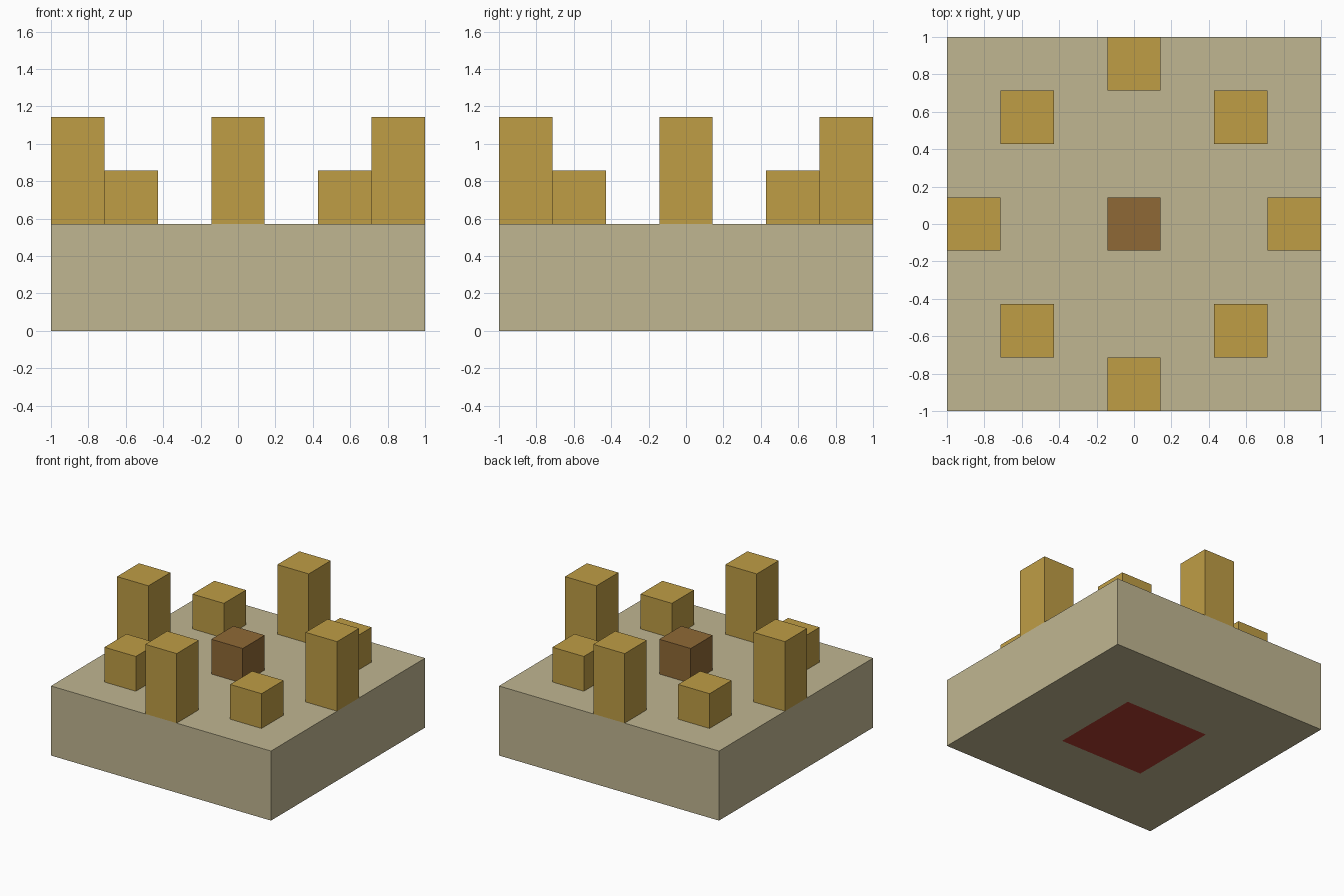
import bpy
import bmesh

if "Cube" in bpy.data.objects:
    bpy.data.objects.remove(bpy.data.objects["Cube"], do_unlink=True)

U = 2 / 7        # one grid cell
TOP = 2 * U      # top of the base slab


def material(name, rgb):
    linear = [((c / 255 + 0.055) / 1.055) ** 2.4 for c in rgb] + [1.0]
    mat = bpy.data.materials.new(name)
    mat.use_nodes = True
    mat.diffuse_color = linear
    mat.node_tree.nodes["Principled BSDF"].inputs["Base Color"].default_value = linear
    return mat


sand = material("sand", (192, 182, 145))
gold = material("gold", (191, 157, 69))
brown = material("brown", (143, 105, 54))
red = material("dark red", (176, 61, 48))


def box(name, x, y, z, width, height, *mats):
    """Square box standing on height z, with its origin at the bottom centre."""
    bm = bmesh.new()
    bmesh.ops.create_cube(bm, size=1)
    bmesh.ops.translate(bm, verts=bm.verts, vec=(0, 0, 0.5))
    bmesh.ops.scale(bm, verts=bm.verts, vec=(width, width, height))
    mesh = bpy.data.meshes.new(name)
    for mat in mats:
        mesh.materials.append(mat)
    if len(mats) > 1:
        # Inset square in the centre of the underside
        bm.normal_update()
        under = [f for f in bm.faces if f.normal.z < -0.9]
        bmesh.ops.inset_region(bm, faces=under, thickness=width / 2 - 0.45 * U)
        under[0].material_index = 1
    bm.to_mesh(mesh)
    bm.free()
    obj = bpy.data.objects.new(name, mesh)
    obj.location = (x, y, z)
    bpy.context.collection.objects.link(obj)
    return obj


# Base slab with its red underside square
box("base_slab", 0, 0, 0, 2, TOP, sand, red)

# Centre block
box("centre_block", 0, 0, TOP, U, U, brown)

# Tall pillars at the middle of each edge
for side, x, y in (("front", 0, -1), ("back", 0, 1), ("left", 1, 0), ("right", -1, 0)):
    box(side + "_pillar", x * 3 * U, y * 3 * U, TOP, U, 2 * U, gold)

# Short blocks on the diagonals
for depth, y in (("front", -1), ("back", 1)):
    for side, x in (("left", 1), ("right", -1)):
        box(f"{depth}_{side}_block", x * 2 * U, y * 2 * U, TOP, U, U, gold)
